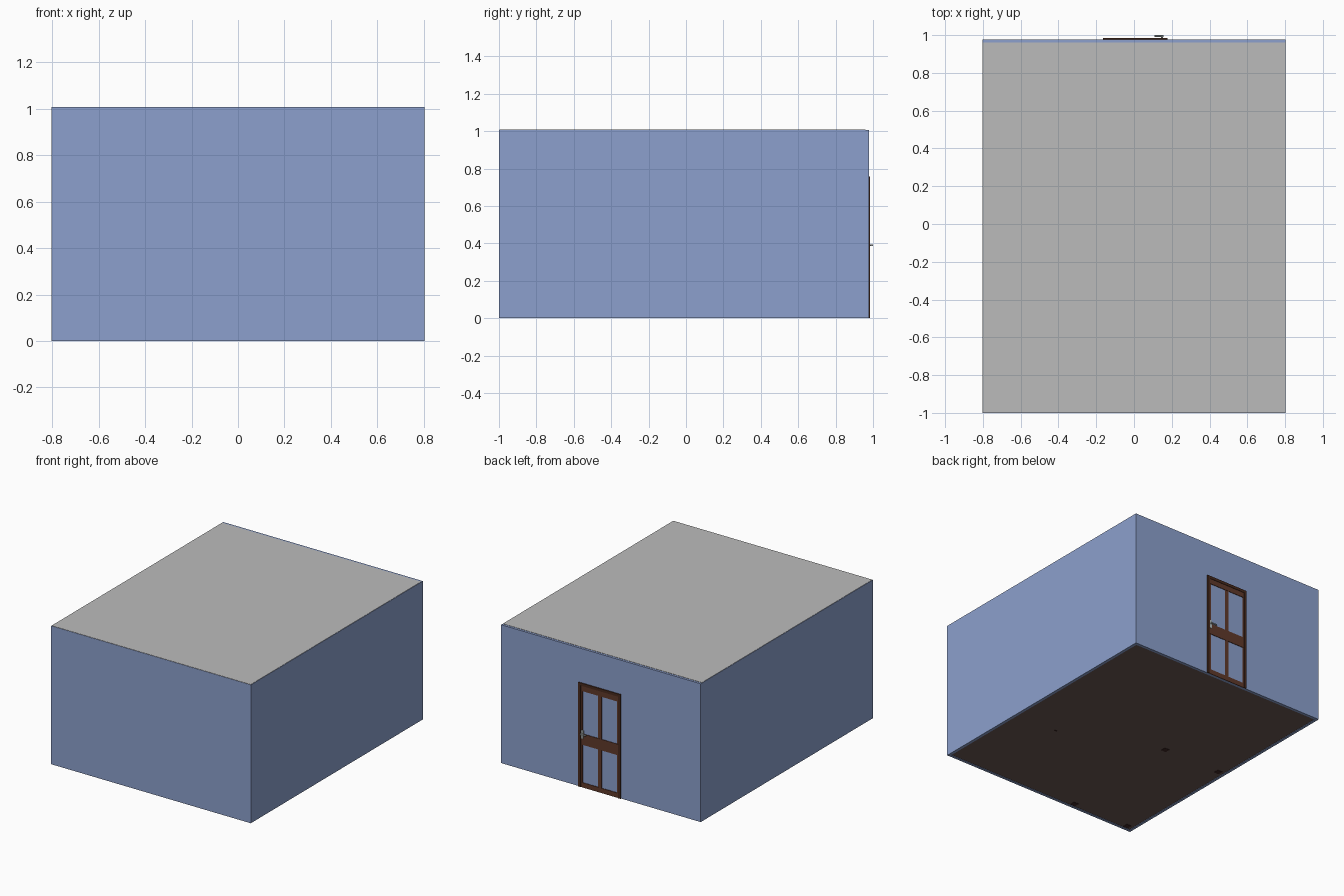
import bpy, bmesh, math
from mathutils import Vector

if "Cube" in bpy.data.objects:
    bpy.data.objects.remove(bpy.data.objects["Cube"])


def material(name, rgb):
    m = bpy.data.materials.new(name)
    m.diffuse_color = (*rgb, 1)
    m.use_nodes = True
    m.node_tree.nodes["Principled BSDF"].inputs["Base Color"].default_value = m.diffuse_color
    return m


BLUE = material("wall_blue", (0.263, 0.352, 0.610))
GREY = material("ceiling_grey", (0.50, 0.50, 0.50))
FLOOR = material("floor_brown", (0.150, 0.095, 0.087))
WOOD = material("door_brown", (0.117, 0.042, 0.024))
FRAME = material("frame_dark_brown", (0.065, 0.024, 0.013))
LEG = material("furniture_dark_brown", (0.050, 0.020, 0.018))
METAL = material("handle_metal", (0.45, 0.50, 0.50))
CLOTH = material("bedding_white", (0.75, 0.75, 0.75))


def box(name, lo, hi, mat):
    """Axis-aligned box from its low and high corners."""
    lo, hi = Vector(lo), Vector(hi)
    bm = bmesh.new()
    bmesh.ops.create_cube(bm, size=1)
    for v in bm.verts:
        v.co = (lo + hi) / 2 + v.co * (hi - lo)
    return finish(name, bm, mat)


def finish(name, bm, mat):
    me = bpy.data.meshes.new(name)
    bm.to_mesh(me)
    bm.free()
    me.materials.append(mat)
    ob = bpy.data.objects.new(name, me)
    bpy.context.collection.objects.link(ob)
    return ob


def rod(name, centre, radius, depth, axis, mat, sides=16):
    bm = bmesh.new()
    bmesh.ops.create_cone(bm, cap_ends=True, segments=sides,
                          radius1=radius, radius2=radius, depth=depth)
    rot = Vector((0, 0, 1)).rotation_difference(Vector(axis))
    for v in bm.verts:
        v.co = rot @ v.co + Vector(centre)
    return finish(name, bm, mat)


W, F, B, H, T = 0.803, -1.0, 0.978, 1.006, 0.02

# Room shell
box("front_wall", (-W, F, 0), (W, F + T, H), BLUE)
box("back_wall", (-W, B - T, 0), (W, B, H), BLUE)
for s, side in ((-1, "left"), (1, "right")):
    a, b = sorted((s * W, s * (W - T)))
    box(side + "_wall", (a, F + T, 0), (b, B - T, H), BLUE)
box("floor", (-W + T, F + T, 0.003), (W - T, B - T, 0.02), FLOOR)
box("ceiling", (-W + 0.002, F + 0.002, H - 0.004), (W - 0.002, B - T + 0.003, H + 0.002), GREY)

# Door frame on the outside of the back wall
X0, X1, DT = -0.163, 0.178, 0.758
Y = B - 0.001
box("door_frame_left", (X0, Y, 0), (X0 + 0.02, B + 0.007, DT), FRAME)
box("door_frame_right", (X1 - 0.02, Y, 0), (X1, B + 0.007, DT), FRAME)
box("door_frame_top", (X0, Y, DT - 0.02), (X1, B + 0.007, DT), FRAME)

# Door stiles and rails, with the wall colour showing in the panels
mid = (X0 + X1) / 2
for name, a, b in (("stile_left", X0 + 0.02, X0 + 0.032),
                   ("stile_middle", mid - 0.015, mid + 0.015),
                   ("stile_right", X1 - 0.032, X1 - 0.02)):
    box("door_" + name, (a, Y, 0), (b, B + 0.003, DT - 0.02), WOOD)
for name, a, b in (("bottom", 0, 0.035), ("middle", 0.31, 0.39), ("top", 0.70, DT - 0.02)):
    box("door_rail_" + name, (X0 + 0.02, Y, a), (X1 - 0.02, B + 0.004, b), WOOD)

# Lever handle with its plate
box("handle_plate", (0.138, B, 0.355), (0.160, B + 0.006, 0.415), METAL)
rod("handle_stem", (0.149, B + 0.012, 0.39), 0.005, 0.018, (0, 1, 0), METAL)
rod("handle_lever", (0.132, B + 0.0165, 0.39), 0.005, 0.046, (1, 0, 0), METAL)

# Bed in the corner, its feet just showing through the floor
for x in (-0.742, -0.278):
    for y in (-0.955, -0.003):
        box("bed_leg", (x - 0.02, y - 0.02, 0.001), (x + 0.02, y + 0.02, 0.12), LEG)
box("bed_base", (-0.765, -0.975, 0.11), (-0.255, 0.02, 0.16), LEG)
box("mattress", (-0.755, -0.955, 0.16), (-0.265, 0.01, 0.23), CLOTH)
box("pillow", (-0.68, -0.93, 0.23), (-0.34, -0.75, 0.27), CLOTH)

# Small foot mark in the floor
box("floor_foot", (0.443, -0.285, 0.001), (0.463, -0.275, 0.03), LEG)
